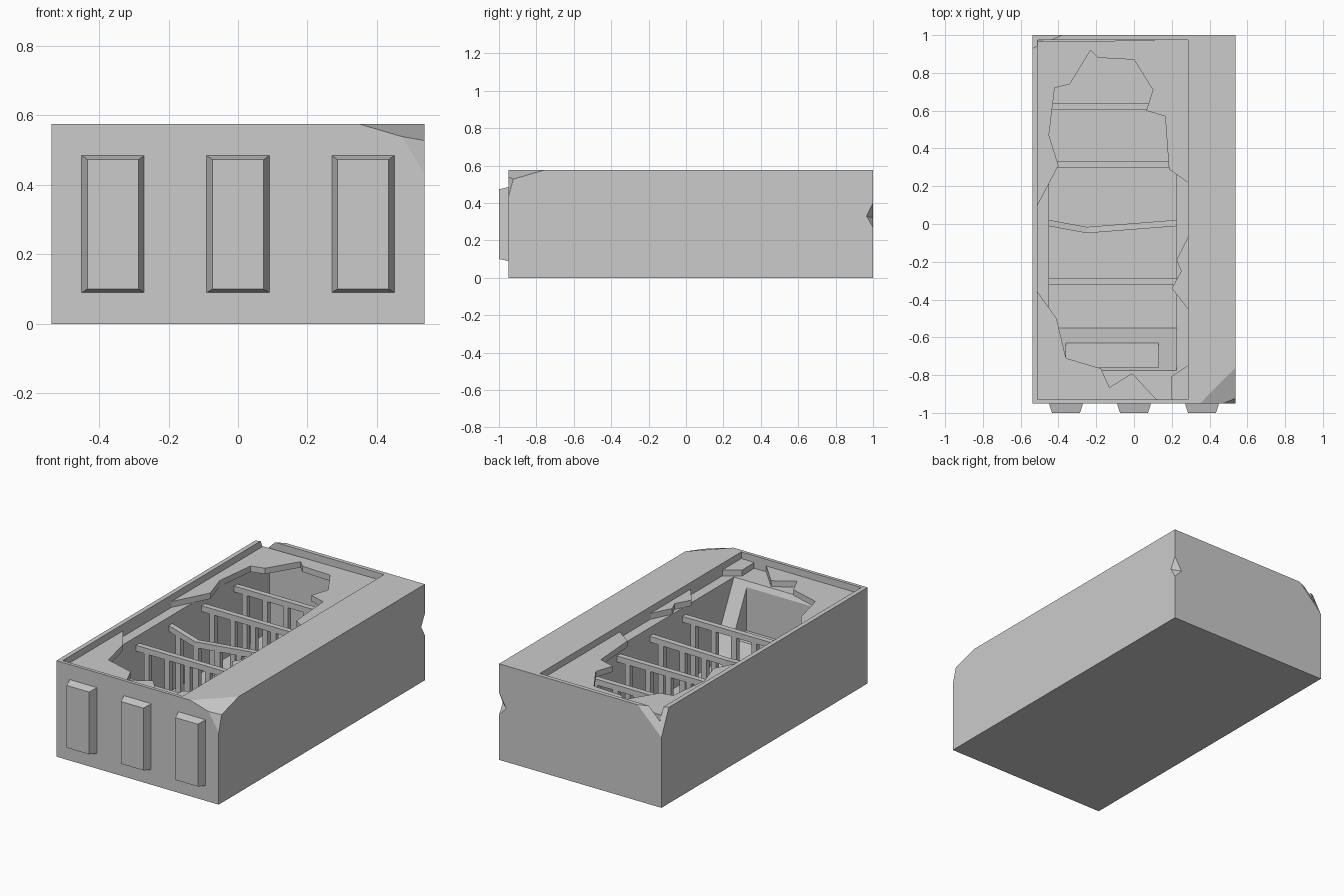
import bpy, bmesh
from mathutils import Vector

if "Cube" in bpy.data.objects:
    bpy.data.objects.remove(bpy.data.objects["Cube"])


def finish(name, bm):
    bmesh.ops.recalc_face_normals(bm, faces=bm.faces)
    me = bpy.data.meshes.new(name)
    bm.to_mesh(me)
    bm.free()
    ob = bpy.data.objects.new(name, me)
    bpy.context.scene.collection.objects.link(ob)
    return ob


def hull(name, pts):
    bm = bmesh.new()
    for p in pts:
        bm.verts.new(p)
    r = bmesh.ops.convex_hull(bm, input=bm.verts)
    bmesh.ops.dissolve_limit(bm, angle_limit=0.002, verts=bm.verts, edges=bm.edges)
    return finish(name, bm)


def box_pts(x0, x1, y0, y1, z0, z1):
    return [(x, y, z) for x in (x0, x1) for y in (y0, y1) for z in (z0, z1)]


def prism(name, outline, z0, z1):
    bm = bmesh.new()
    f = bm.faces.new([bm.verts.new((x, y, z0)) for x, y in outline])
    r = bmesh.ops.extrude_face_region(bm, geom=[f])
    bmesh.ops.translate(bm, vec=(0, 0, z1 - z0),
                        verts=[v for v in r["geom"] if isinstance(v, bmesh.types.BMVert)])
    return finish(name, bm)


def cut(ob, cutter):
    m = ob.modifiers.new("cut", "BOOLEAN")
    m.operation, m.solver, m.object = "DIFFERENCE", "EXACT", cutter
    bpy.context.view_layer.objects.active = ob
    bpy.ops.object.modifier_apply(modifier=m.name)
    bpy.data.objects.remove(cutter)


def chip(ob, a, b, c, corner):
    # slice a corner off along the plane through three points
    a, b, c = Vector(a), Vector(b), Vector(c)
    n = (b - a).cross(c - a).normalized()
    if n.dot(Vector(corner) - a) < 0:
        n = -n
    bm = bmesh.new()
    bm.from_mesh(ob.data)
    bmesh.ops.bisect_plane(bm, geom=bm.verts[:] + bm.edges[:] + bm.faces[:],
                           plane_co=a, plane_no=n, clear_outer=True)
    bmesh.ops.holes_fill(bm, edges=[e for e in bm.edges if e.is_boundary])
    bmesh.ops.recalc_face_normals(bm, faces=bm.faces)
    bm.to_mesh(ob.data)
    bm.free()


X, Y0, Y1, H = 0.5375, -0.95, 1.0, 0.575
FLOOR, LEDGE, ROOF = 0.05, 0.50, 0.535
CX0, CX1 = -0.45, 0.225

# building block with broken corners
body = hull("building_block", box_pts(-X, X, Y0, Y1, 0, H))
front_corner = (X, Y0, H)
chip(body, (0.35, Y0, H), (X, -0.76, H), (X, Y0, 0.52), front_corner)
chip(body, (0.45, Y0, H), (X, -0.91, H), (X, Y0, 0.43), front_corner)
chip(body, (-0.38, Y1, H), (-X, 0.93, H), (-X, Y1, 0.42), (-X, Y1, H))
cut(body, hull("notch", [(X, Y1, 0.40), (X, Y1, 0.27), (X, 0.965, 0.33),
                         (0.49, Y1, 0.32), (0.6, 1.06, 0.33)]))

# sunken roof, room with a sloping end, and pocket in the slope
cut(body, hull("recess", box_pts(-0.51, 0.285, -0.93, 0.975, LEDGE, 0.7)))
cut(body, hull("room", [(x, y, z) for x in (CX0, CX1) for y, z in
                        ((0.94, FLOOR), (-0.55, FLOOR), (-0.785, 0.52), (0.94, 0.52))]))
cut(body, hull("pocket", box_pts(-0.36, 0.13, -0.76, -0.45, 0.21, 0.49)))

# broken remains of the roof slab
pieces = {
    "back": [(0.285, 0.975), (-0.51, 0.965), (-0.51, 0.1), (-0.4, 0.31), (-0.45, 0.47),
             (-0.42, 0.72), (-0.34, 0.74), (-0.23, 0.92), (-0.19, 0.88), (0, 0.87),
             (0.1, 0.71), (0.065, 0.6), (0.165, 0.57), (0.185, 0.29), (0.285, 0.22)],
    "side": [(0.285, -0.07), (0.225, -0.19), (0.25, -0.25), (0.2, -0.34), (0.285, -0.45)],
    "front_right": [(0.285, -0.75), (0.195, -0.81), (0.2, -0.93), (0.285, -0.93)],
    "front_left": [(0.12, -0.93), (-0.01, -0.79), (-0.13, -0.865), (-0.175, -0.765),
                   (-0.36, -0.71), (-0.41, -0.5), (-0.51, -0.36), (-0.51, -0.93)],
}
for name, outline in pieces.items():
    prism("roof_slab_" + name, outline, LEDGE, ROOF)

# raised panels on the front
for i, cx in enumerate((-0.36, 0, 0.36)):
    base = [(cx + s * 0.09, Y0, z) for s in (-1, 1) for z in (0.09, 0.485)]
    face = [(cx + s * 0.074, -1.0, z) for s in (-1, 1) for z in (0.10, 0.473)]
    hull(f"front_panel_{i}", base + face)


# ceiling beams, each on a row of posts; one beam sags
def beam(name, path, h=0.035, w=0.033):
    bm = bmesh.new()
    rings = [[bm.verts.new((x, y + dy, z + dz)) for dy, dz in
              ((-w / 2, 0), (w / 2, 0), (w / 2, -h), (-w / 2, -h))] for x, y, z in path]
    for a, b in zip(rings, rings[1:]):
        for k in range(4):
            j = (k + 1) % 4
            bm.faces.new((a[k], a[j], b[j], b[k]))
    bm.faces.new(rings[0])
    bm.faces.new(rings[-1])
    finish(name, bm)


TOP = 0.45
for i, y in enumerate((-0.305, 0.005, 0.315, 0.623)):
    path = [(CX0, y, TOP), (CX1, y, TOP)]
    if i == 1:
        path.insert(1, (-0.25, y - 0.037, TOP - 0.03))
    beam(f"ceiling_beam_{i}", path)
    for k in range(5):
        px = CX0 + (k + 0.5) * (CX1 - CX0) / 5
        py, pz = y, TOP - 0.03
        if i == 1:
            t = (px - CX0) / 0.2 if px < -0.25 else (CX1 - px) / 0.475
            py, pz = y - 0.037 * t, pz - 0.03 * t
        hull(f"post_{i}_{k}", box_pts(px - 0.017, px + 0.017, py - 0.014, py + 0.014,
                                      FLOOR, pz))
